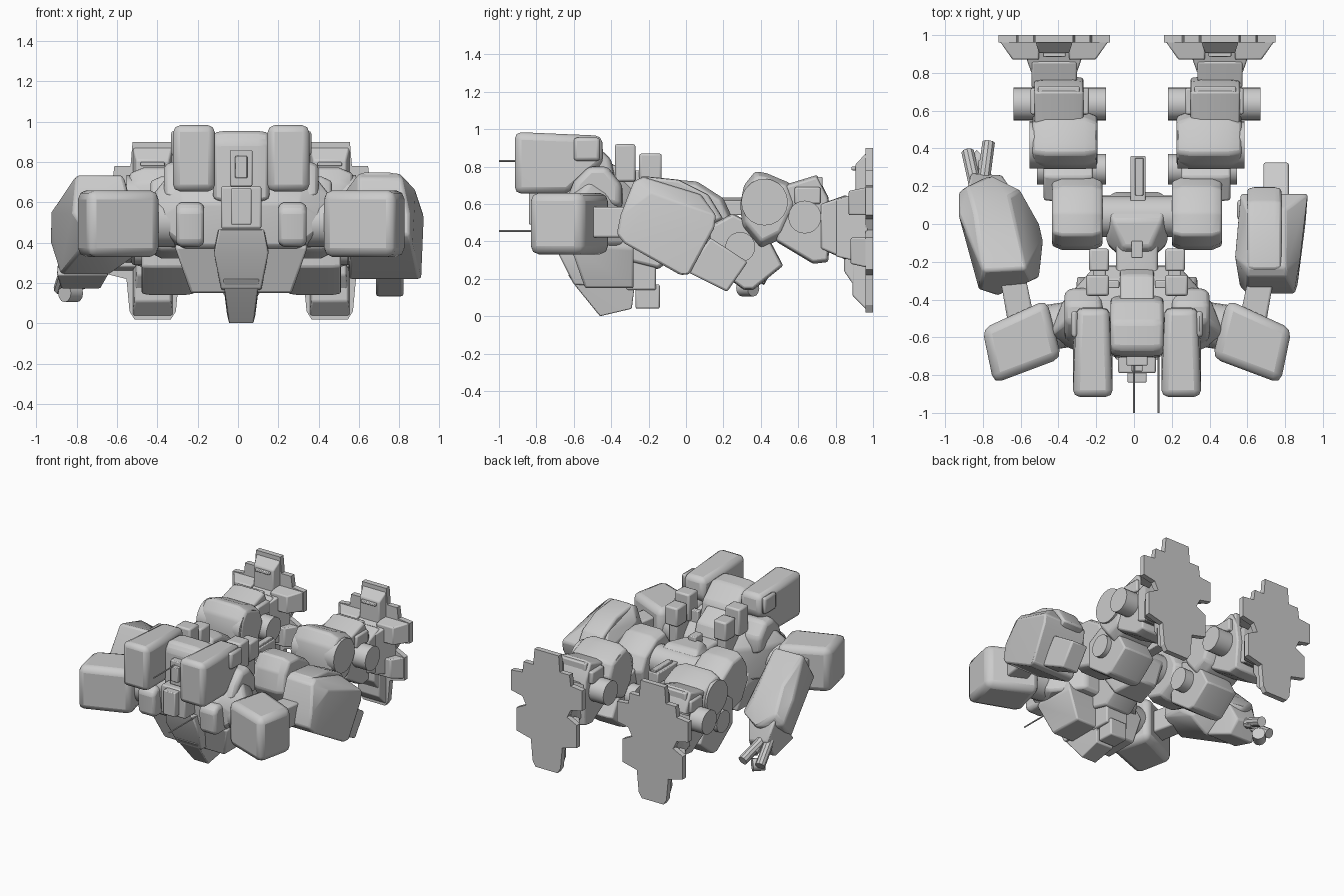
import bpy, bmesh, math
from mathutils import Vector

C = 0.016  # centre plane of the machine


def finish(name, bm, bevel=0.0, smooth=False):
    bmesh.ops.recalc_face_normals(bm, faces=bm.faces)
    me = bpy.data.meshes.new(name)
    bm.to_mesh(me)
    bm.free()
    ob = bpy.data.objects.new(name, me)
    bpy.context.collection.objects.link(ob)
    if bevel:
        m = ob.modifiers.new("bevel", 'BEVEL')
        m.width, m.segments, m.limit_method, m.angle_limit = bevel, 2, 'ANGLE', math.radians(25)
    bpy.context.view_layer.objects.active = ob
    ob.select_set(True)
    if smooth or bevel:
        bpy.ops.object.shade_smooth_by_angle(angle=math.radians(32))
    ob.select_set(False)
    return ob


def hull(name, pts, bevel=0.012, both=False):
    """Convex solid around points, optionally repeated on the left side."""
    sides = [("_right", 1), ("_left", -1)] if both else [("", 1)]
    for tag, s in sides:
        bm = bmesh.new()
        for x, y, z in pts:
            bm.verts.new((x if s > 0 else 2 * C - x, y, z))
        r = bmesh.ops.convex_hull(bm, input=bm.verts)
        bad = {e for e in r['geom_interior'] + r['geom_unused'] if isinstance(e, bmesh.types.BMVert)}
        bmesh.ops.delete(bm, geom=list(bad), context='VERTS')
        bmesh.ops.dissolve_limit(bm, angle_limit=0.03, verts=bm.verts, edges=bm.edges)
        finish(name + tag, bm, bevel)


def side(name, prof, x0, x1, inset=0.0, bevel=0.012, both=False):
    """Convex (y, z) side profile across x0..x1, end faces shrunk by inset."""
    cy = sum(p[0] for p in prof) / len(prof)
    cz = sum(p[1] for p in prof) / len(prof)
    w, k = (x1 - x0) * 0.2, 1 - inset
    pts = []
    for y, z in prof:
        for x, f in ((x0, k), (x1, k), (x0 + w, 1), (x1 - w, 1)):
            pts.append((x, cy + (y - cy) * f, cz + (z - cz) * f))
    hull(name, pts, bevel, both)


def box(name, x0, x1, y0, y1, z0, z1, bevel=0.01, both=False):
    hull(name, [(x, y, z) for x in (x0, x1) for y in (y0, y1) for z in (z0, z1)], bevel, both)


def rod(name, a, b, r, both=False, n=20):
    """Cylinder from a to b."""
    for tag, s in ([("_right", 1), ("_left", -1)] if both else [("", 1)]):
        p, q = [Vector((v[0] if s > 0 else 2 * C - v[0], v[1], v[2])) for v in (a, b)]
        bm = bmesh.new()
        bmesh.ops.create_cone(bm, cap_ends=True, segments=n, radius1=r, radius2=r, depth=(q - p).length)
        bm.transform((q - p).to_track_quat('Z', 'Y').to_matrix().to_4x4())
        bmesh.ops.translate(bm, verts=bm.verts, vec=(p + q) / 2)
        finish(name + tag, bm, 0, True)


# ---- torso
hull("torso", [(C + s * x, y, z) for s in (1, -1) for x, y, z in (
    (0.44, -0.62, 0.50), (0.46, -0.58, 0.62), (0.40, -0.42, 0.62), (0.22, -0.22, 0.62), (0.22, -0.22, 0.38),
    (0.38, -0.42, 0.38), (0.27, -0.66, 0.37), (0.28, -0.69, 0.60), (0.30, -0.60, 0.72), (0.34, -0.48, 0.77),
    (0.2, -0.30, 0.72))], 0.02)
hull("chest_plate", [(x, y, z) for s in (1, -1) for x, y, z in (
    (C + s * .33, -0.62, 0.38), (C + s * .25, -0.54, 0.15), (C + s * .25, -0.28, 0.15),
    (C + s * .32, -0.28, 0.36), (C + s * .30, -0.34, 0.5))])
hull("chest_centre", [(C + s * x, y, z) for s in (1, -1) for x, y, z in (
    (.11, -0.72, 0.47), (.135, -0.69, 0.35), (.10, -0.60, 0.17), (.10, -0.28, 0.15), (.14, -0.4, 0.42))], 0.008)
hull("chest_prow", [(C + s * x, y, z) for s in (1, -1) for x, y, z in (
    (.09, -0.63, 0.22), (.08, -0.59, 0.16), (.06, -0.46, 0.0), (.07, -0.29, 0.04), (.09, -0.27, 0.2))], 0.006)
box("belly_block", C - .07, C + .07, -0.27, -0.14, 0.04, 0.17)
box("belly_column", C - .09, C + .09, -0.32, -0.16, 0.14, 0.4)
side("collar_dome", [(-0.64, 0.62), (-0.60, 0.72), (-0.52, 0.80), (-0.42, 0.80), (-0.34, 0.70), (-0.34, 0.58)],
     0.2, 0.40, 0.15, 0.02, True)
side("chest_pod", [(-0.75, 0.40), (-0.76, 0.56), (-0.72, 0.6), (-0.58, 0.6), (-0.58, 0.38), (-0.72, 0.38)],
     0.2, 0.34, 0.1, 0.02, True)
side("back_housing", [(-0.71, 0.60), (-0.70, 0.90), (-0.66, 0.955), (-0.52, 0.95), (-0.40, 0.84), (-0.36, 0.65)],
     C - .14, C + .14, 0.06, 0.02)
side("spine_cover", [(-0.45, 0.6), (-0.42, 0.83), (-0.27, 0.74), (-0.22, 0.6)], C - .09, C + .09, 0.05)
# cockpit frame and sensor
box("cockpit_front", C - .1, C + .1, -0.79, -0.66, 0.47, 0.68)
box("cockpit_hatch", C - .05, C + .05, -0.84, -0.76, 0.49, 0.67, 0.006)
box("sensor_mast", C - .055, C + .055, -0.75, -0.66, 0.68, 0.86, 0.006)
box("sensor_eye", C - .03, C + .03, -0.78, -0.73, 0.72, 0.83, 0.005)
rod("antenna_top", (0.0, -1.0, 0.83), (0.0, -0.68, 0.83), 0.005, n=8)
rod("antenna_low", (0.13, -1.0, 0.455), (0.13, -0.6, 0.455), 0.005, n=8)
# shoulder-top launchers and exhaust blocks on the back
hull("launcher", [(x, y, z) for d, y, z in (
    (0, -0.915, 0.655), (0, -0.915, 0.985), (.02, -0.45, 0.965), (.02, -0.44, 0.82), (0, -0.63, 0.655))
    for x in (0.145 + d, 0.355 - d)], 0.035, True)
box("launcher_bracket", 0.33, 0.365, -0.60, -0.46, 0.83, 0.955, 0.02, True)
box("exhaust_upper", 0.165, 0.285, -0.38, -0.27, 0.72, 0.92, 0.012, True)
box("exhaust_lower", 0.165, 0.27, -0.25, -0.13, 0.73, 0.87, 0.012, True)
box("exhaust_mount", 0.18, 0.25, -0.36, -0.15, 0.6, 0.78, 0.01, True)
box("exhaust_rib", 0.11, 0.19, -0.34, -0.30, 0.68, 0.80, 0.006, True)

# ---- shoulders and upper arms
hull("shoulder_armour", [(x, y, z) for z in (0.33, 0.66) for x, y in (
    (0.415, -0.71), (0.495, -0.40), (0.835, -0.555), (0.775, -0.845))], 0.045, True)
rod("shoulder_joint", (0.3, -0.52, 0.5), (0.5, -0.55, 0.5), 0.12, True)
hull("upper_arm", [(x, y, z) for z in (0.42, 0.585) for x, y in (
    (0.56, -0.50), (0.70, -0.52), (0.74, -0.29), (0.61, -0.26))], 0.012, True)
# right forearm with cannon: (y, z, inner x, outer x)
hull("forearm_right", [(x, y, z) for y, z, a, b in (
    (-0.37, 0.44, .60, .85), (-0.35, 0.54, .60, .85), (-0.28, 0.72, .60, .81), (-0.23, 0.745, .60, .80),
    (-0.18, 0.66, .535, .88), (0.08, 0.65, .60, .80), (0.16, 0.54, .565, .92), (0.15, 0.47, .565, .92),
    (0.02, 0.225, .56, .91), (-0.03, 0.22, .55, .90), (-0.33, 0.39, .56, .865)) for x in (a, b)])
side("forearm_ridge", [(-0.28, 0.60), (-0.24, 0.75), (-0.04, 0.73), (0.12, 0.65), (0.2, 0.52), (0.05, 0.45)],
     0.60, 0.78, 0.04)
side("cannon_barrel", [(0.0, 0.24), (0.13, 0.42), (0.33, 0.29), (0.22, 0.13)], 0.685, 0.82, 0.0)
box("forearm_lug", 0.545, 0.62, 0.02, 0.13, 0.38, 0.50, 0.02)
# left forearm with gripping fingers
hull("forearm_left", [
    (-0.73, -0.38, 0.42), (-0.82, -0.35, 0.55), (-0.54, -0.30, 0.62), (-0.50, -0.28, 0.45), (-0.80, -0.25, 0.74),
    (-0.57, -0.24, 0.74), (-0.93, 0.05, 0.55), (-0.93, 0.17, 0.40), (-0.48, -0.09, 0.42), (-0.50, 0.0, 0.34),
    (-0.60, 0.18, 0.42), (-0.66, 0.15, 0.53), (-0.84, 0.05, 0.64), (-0.64, 0.0, 0.24), (-0.88, 0.02, 0.24),
    (-0.76, 0.26, 0.38), (-0.88, 0.2, 0.48)], 0.015)
hull("wrist_left", [(-0.90, 0.0, 0.24), (-0.64, 0.0, 0.24), (-0.66, 0.2, 0.42), (-0.88, 0.2, 0.45), (-0.86, 0.27, 0.3),
                    (-0.70, 0.26, 0.27), (-0.88, 0.2, 0.17), (-0.68, 0.2, 0.17)])
for i, (x, dx, dy) in enumerate(((-0.84, -0.04, 0.38), (-0.80, 0.03, 0.43), (-0.79, 0.0, 0.33))):
    rod(f"finger_{i}", (x, 0.2, 0.30), (x + dx, dy, 0.17 + 0.03 * i), 0.035, n=10)
rod("grip_disc", (-0.86, 0.30, 0.15), (-0.80, 0.36, 0.15), 0.045, n=12)

# ---- waist and pelvis
side("waist", [(-0.35, 0.30), (-0.35, 0.66), (-0.10, 0.66), (0.0, 0.6), (0.0, 0.36), (-0.15, 0.25)], C - .11, C + .11, 0.05)
hull("pelvis", [(C + s * x, y, z) for s in (1, -1) for x, y, z in (
    (.08, -0.18, 0.62), (.16, -0.10, 0.60), (.17, 0.14, 0.58), (.13, 0.02, 0.69), (.07, -0.12, 0.69),
    (.12, 0.17, 0.50), (.08, 0.16, 0.33), (.12, -0.05, 0.30), (.15, -0.12, 0.42))], 0.02)
box("pelvis_clasp", C - .03, C + .03, -0.18, -0.09, 0.62, 0.72, 0.006)
box("tail_rail", C - .035, C + .045, 0.12, 0.36, 0.54, 0.62, 0.006)
box("tail_rail_cap", C - .01, C + .033, 0.15, 0.35, 0.6, 0.635, 0.004)
rod("hip_axle", (-0.3, 0.04, 0.55), (0.33, 0.04, 0.55), 0.11)

# ---- legs (right side described, repeated on the left)
side("thigh", [(-0.14, 0.50), (-0.12, 0.64), (-0.06, 0.73), (0.06, 0.72), (0.2, 0.63), (0.25, 0.52), (0.22, 0.40),
               (0.08, 0.32), (-0.06, 0.36)], 0.2, 0.465, 0.12, 0.012, True)
side("knee_armour", [(0.12, 0.28), (0.31, 0.14), (0.36, 0.14), (0.52, 0.27), (0.42, 0.46), (0.25, 0.55), (0.12, 0.48)],
     0.25, 0.51, 0.04, 0.01, True)
rod("knee_disc", (0.18, 0.29, 0.37), (0.545, 0.29, 0.37), 0.08, True)
side("shin", [(0.29, 0.60), (0.31, 0.70), (0.37, 0.775), (0.43, 0.765), (0.56, 0.71), (0.60, 0.6), (0.52, 0.42),
              (0.40, 0.36), (0.30, 0.48)], 0.225, 0.57, 0.16, 0.015, True)
rod("shin_disc", (0.23, 0.42, 0.61), (0.585, 0.42, 0.61), 0.125, True)
side("lower_leg", [(0.48, 0.40), (0.52, 0.70), (0.62, 0.70), (0.70, 0.755), (0.76, 0.64), (0.78, 0.5), (0.76, 0.29),
                   (0.68, 0.28), (0.56, 0.36)], 0.30, 0.56, 0.05, 0.01, True)
rod("ankle_axle", (0.18, 0.635, 0.53), (0.67, 0.635, 0.53), 0.088, True)
box("ankle_bracket", 0.27, 0.58, 0.58, 0.72, 0.60, 0.69, 0.01, True)
box("ankle_strap", 0.32, 0.54, 0.68, 0.73, 0.65, 0.745, 0.008, True)

# ---- feet: splayed sole plate with a tapered block on each toe
F = 0.455
half = [(0.10, 0.90), (0.11, 0.78), (0.19, 0.78), (0.20, 0.70), (0.295, 0.69), (0.295, 0.54), (0.20, 0.52),
        (0.17, 0.46), (0.25, 0.42), (0.25, 0.25), (0.13, 0.22), (0.115, 0.06), (0.09, 0.02)]
for tag, fx in (("right", F), ("left", 2 * C - F)):
    bm = bmesh.new()
    outline = half + [(-x, z) for x, z in reversed(half)]
    f = bm.faces.new([bm.verts.new((fx + x, 1.0, z)) for x, z in outline])
    ext = bmesh.ops.extrude_face_region(bm, geom=[f])
    bmesh.ops.translate(bm, vec=(0, -0.04, 0), verts=[v for v in ext['geom'] if isinstance(v, bmesh.types.BMVert)])
    finish("sole_" + tag, bm)


def toe(name, x0, x1, z0, z1, y, tx0, tx1, tz0, tz1):
    hull(name, [(F + x, 0.97, z) for x in (x0, x1) for z in (z0, z1)]
         + [(F + x, y, z) for x in (tx0, tx1) for z in (tz0, tz1)], 0.008, True)


toe("toe_top", -.10, .10, .62, .88, .905, -.08, .08, .6, .81)
toe("toe_bottom", -.10, .10, .03, .3, .89, -.09, .09, .11, .36)
toe("instep_bottom", -.10, .10, .06, .4, .845, -.08, .08, .24, .42)
toe("toe_outer", .08, .29, .54, .69, .87, .08, .22, .54, .67)
toe("toe_inner", -.29, -.08, .54, .69, .87, -.22, -.08, .54, .67)
toe("heel_outer", .08, .25, .26, .42, .88, .08, .19, .28, .42)
toe("heel_inner", -.25, -.08, .26, .42, .88, -.19, -.08, .28, .42)
toe("foot_core", -.18, .18, .28, .68, .80, -.12, .12, .32, .62)
side("ankle_post", [(0.72, 0.36), (0.72, 0.6), (0.86, 0.65), (0.86, 0.3)], F - .12, F + .12, 0.02, 0.01, True)
box("toe_handle", F - .06, F + .06, 0.885, 0.93, 0.78, 0.80, 0.005, True)
